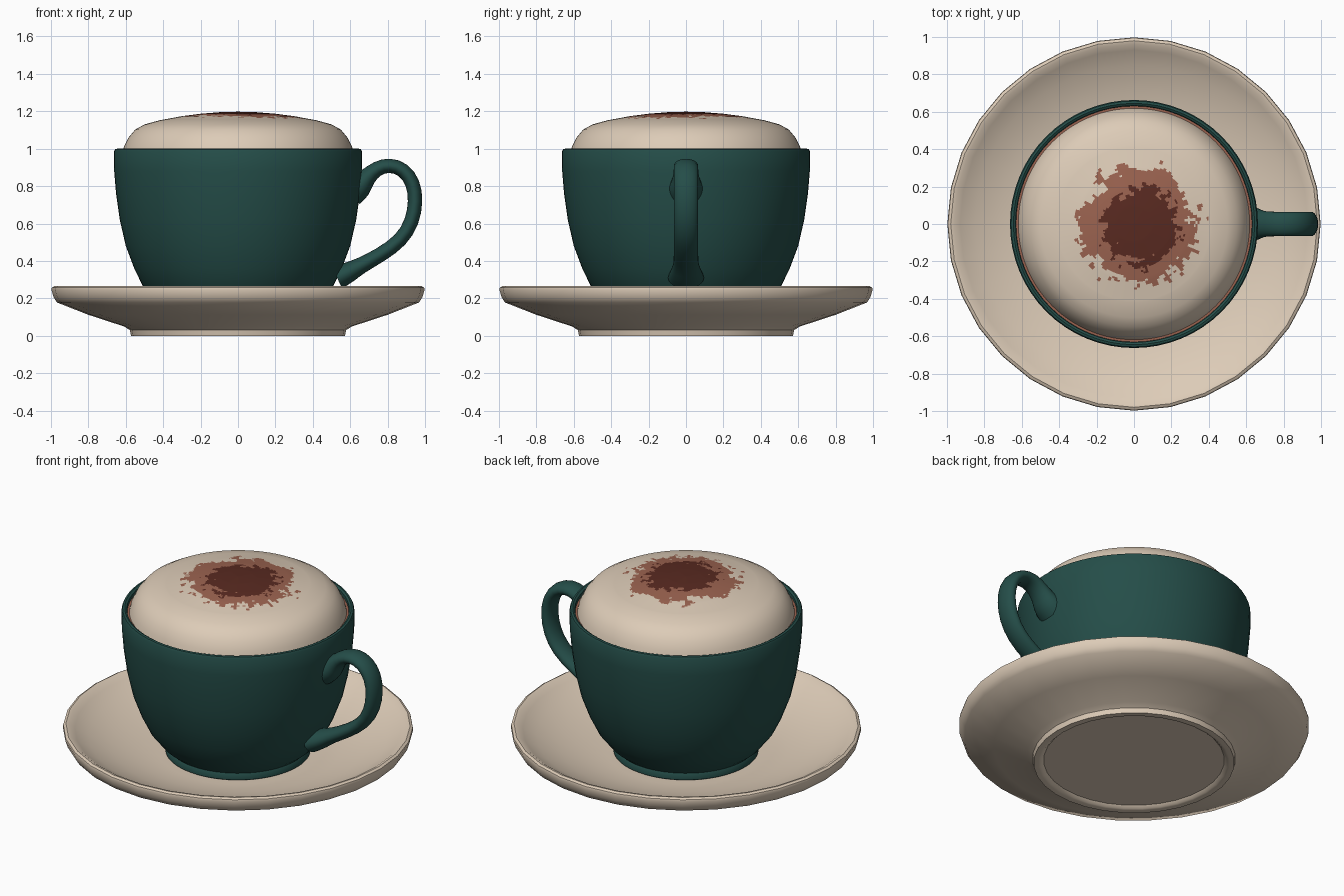
import bpy, bmesh, math
from mathutils import Vector, noise

if "Cube" in bpy.data.objects:
    bpy.data.objects.remove(bpy.data.objects["Cube"])


def material(name, rgb):
    m = bpy.data.materials.new(name)
    m.diffuse_color = (*rgb, 1)
    m.use_nodes = True
    m.node_tree.nodes["Principled BSDF"].inputs["Base Color"].default_value = m.diffuse_color
    return m


CREAM = material("cream", (0.72, 0.60, 0.475))
GREEN = material("dark green", (0.018, 0.075, 0.066))
COCOA = material("light cocoa", (0.33, 0.125, 0.08))
DARK = material("dark cocoa", (0.10, 0.023, 0.015))


def finish(name, bm, mats, angle=40):
    bmesh.ops.recalc_face_normals(bm, faces=bm.faces)
    me = bpy.data.meshes.new(name)
    bm.to_mesh(me)
    bm.free()
    ob = bpy.data.objects.new(name, me)
    bpy.context.collection.objects.link(ob)
    for m in mats:
        me.materials.append(m)
    bpy.ops.object.select_all(action='DESELECT')
    ob.select_set(True)
    bpy.context.view_layer.objects.active = ob
    bpy.ops.object.shade_smooth_by_angle(angle=math.radians(angle))
    return ob


def lathe(profile, sides):
    """Turn an (r, z) profile around the z axis."""
    bm = bmesh.new()
    vs = [bm.verts.new((r, 0, z)) for r, z in profile]
    es = [bm.edges.new(p) for p in zip(vs, vs[1:])]
    bmesh.ops.spin(bm, geom=vs + es, axis=(0, 0, 1), cent=(0, 0, 0),
                   angle=2 * math.pi, steps=sides, use_duplicate=False)
    bmesh.ops.remove_doubles(bm, verts=bm.verts, dist=0.0004)
    return bm


# Saucer with foot ring and rounded rim
finish("saucer", lathe([
    (0, 0.018), (0.515, 0.018), (0.53, 0.003), (0.545, 0), (0.572, 0),
    (0.578, 0.03), (0.61, 0.05), (0.80, 0.112), (0.968, 0.178), (0.985, 0.205),
    (0.998, 0.245), (0.995, 0.258), (0.98, 0.266), (0.962, 0.262),
    (0.93, 0.24), (0.85, 0.195), (0.72, 0.148), (0.58, 0.113), (0.45, 0.10),
    (0, 0.10)], 32), [CREAM])

# Cup: foot, bowl, rounded lip and inner wall
finish("cup", lathe([
    (0, 0.104), (0.40, 0.104), (0.413, 0.112), (0.413, 0.135), (0.405, 0.15),
    (0.44, 0.18), (0.51, 0.268), (0.555, 0.36), (0.60, 0.48), (0.632, 0.62),
    (0.652, 0.76), (0.662, 0.88), (0.663, 0.985), (0.657, 0.997),
    (0.645, 1.0), (0.633, 0.993), (0.63, 0.97), (0.625, 0.80), (0.59, 0.55),
    (0.50, 0.32), (0.40, 0.20), (0, 0.18)], 64), [GREEN])

# Coffee surface showing as a thin ring round the foam
finish("coffee", lathe([(0, 0.975), (0.632, 0.975)], 64), [COCOA])

# Foam dome, finely divided on top so the cocoa dusting can be coloured by face
DOME = [(0, 1.198), (0.1, 1.195), (0.2, 1.187), (0.3, 1.174), (0.42, 1.152),
        (0.5, 1.13), (0.55, 1.102), (0.585, 1.06), (0.61, 1.01), (0.622, 0.96)]


def dome_z(r):
    for (r0, z0), (r1, z1) in zip(DOME, DOME[1:]):
        if r <= r1:
            return z0 + (z1 - z0) * (r - r0) / (r1 - r0)


rings = [(i * 0.01, dome_z(i * 0.01)) for i in range(42)]
bm = lathe(rings + DOME[4:], 128)
for f in bm.faces:
    c = f.calc_center_median()
    p = Vector((c.x, c.y, 0))
    ragged = (0.055 * noise.noise(p * 9 + Vector((3, 1, 7)))
              + 0.07 * noise.noise(p * 24) + 0.035 * noise.noise(p * 50))
    d = math.hypot(c.x - 0.03, c.y + 0.01) + ragged
    f.material_index = 2 if d < 0.205 else 1 if d < 0.305 else 0
finish("foam", bm, [CREAM, COCOA, DARK], 60)

# Handle: oval section swept along a loop (x, z, half thickness, half width)
PATH = [(0.61, 0.775, 0.085, 0.10), (0.655, 0.80, 0.072, 0.092),
        (0.69, 0.85, 0.048, 0.07), (0.745, 0.898, 0.042, 0.068),
        (0.81, 0.915, 0.042, 0.068), (0.885, 0.892, 0.042, 0.068),
        (0.938, 0.82, 0.042, 0.068), (0.952, 0.72, 0.041, 0.068),
        (0.933, 0.61, 0.041, 0.068), (0.875, 0.51, 0.041, 0.068),
        (0.76, 0.43, 0.041, 0.068), (0.65, 0.372, 0.044, 0.07),
        (0.595, 0.34, 0.058, 0.09), (0.53, 0.31, 0.066, 0.10)]
bm = bmesh.new()
loops = []
N = 12
for i, (x, z, thick, wide) in enumerate(PATH):
    a, b = PATH[max(i - 1, 0)], PATH[min(i + 1, len(PATH) - 1)]
    t = Vector((b[0] - a[0], 0, b[1] - a[1])).normalized()
    n = Vector((-t.z, 0, t.x))
    loops.append([bm.verts.new(
        Vector((x, 0, z)) + n * thick * math.cos(k * 2 * math.pi / N)
        + Vector((0, wide * math.sin(k * 2 * math.pi / N), 0))) for k in range(N)])
for l0, l1 in zip(loops, loops[1:]):
    for k in range(N):
        j = (k + 1) % N
        bm.faces.new((l0[k], l0[j], l1[j], l1[k]))
handle = finish("handle", bm, [GREEN], 80)
handle.modifiers.new("round", 'SUBSURF').levels = 1
handle.modifiers["round"].render_levels = 1
